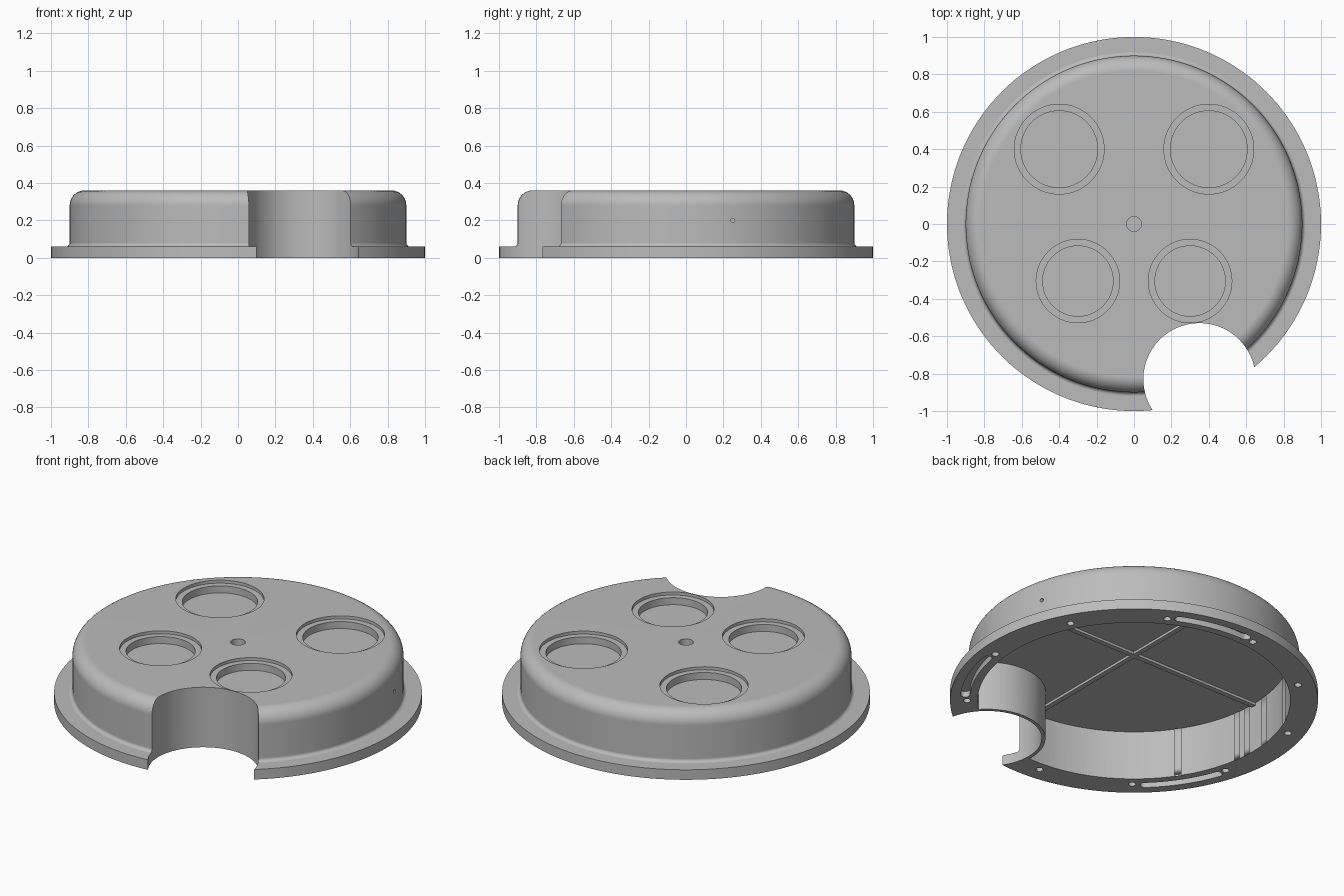
import bpy, bmesh, math
from mathutils import Matrix, Vector

cube = bpy.data.objects.get("Cube")
if cube:
    bpy.data.objects.remove(cube)

grey = bpy.data.materials.new("plain grey")
grey.use_nodes = True
COLOUR = (0.5, 0.5, 0.5, 1)
grey.diffuse_color = COLOUR
grey.node_tree.nodes["Principled BSDF"].inputs["Base Color"].default_value = COLOUR


def make_object(name, bm):
    bmesh.ops.recalc_face_normals(bm, faces=bm.faces)
    mesh = bpy.data.meshes.new(name)
    bm.to_mesh(mesh)
    bm.free()
    mesh.materials.append(grey)
    obj = bpy.data.objects.new(name, mesh)
    bpy.context.collection.objects.link(obj)
    return obj


def arc(cx, cy, r, start, end, steps):
    angles = [math.radians(start + (end - start) * i / steps) for i in range(steps + 1)]
    return [(cx + r * math.cos(a), cy + r * math.sin(a)) for a in angles]


def prism(name, outline, z0, z1):
    bm = bmesh.new()
    face = bm.faces.new([bm.verts.new((x, y, z0)) for x, y in outline])
    top = bmesh.ops.extrude_face_region(bm, geom=[face])["geom"]
    verts = [v for v in top if isinstance(v, bmesh.types.BMVert)]
    bmesh.ops.translate(bm, verts=verts, vec=(0, 0, z1 - z0))
    return make_object(name, bm)


def disc(name, x, y, r, z0, z1, sides=64):
    return prism(name, arc(x, y, r, 0, 360, sides)[:-1], z0, z1)


def lathe(name, profile, steps):
    bm = bmesh.new()
    verts = [bm.verts.new((r, 0, z)) for r, z in profile]
    edges = [bm.edges.new(pair) for pair in zip(verts, verts[1:])]
    bmesh.ops.spin(bm, geom=verts + edges, cent=(0, 0, 0), axis=(0, 0, 1),
                   angle=math.tau, steps=steps, use_merge=True)
    bmesh.ops.remove_doubles(bm, verts=bm.verts, dist=1e-5)
    return make_object(name, bm)


def subtract(target, cutter):
    cutter.hide_render = True
    mod = target.modifiers.new("cut", "BOOLEAN")
    mod.operation = "DIFFERENCE"
    mod.solver = "EXACT"
    mod.object = cutter
    bpy.context.view_layer.objects.active = target
    bpy.ops.object.modifier_apply(modifier=mod.name)
    bpy.data.objects.remove(cutter)


TOP, CEILING, FLANGE = 0.36, 0.295, 0.06
NOTCH = (0.35, -0.83)

# Rounded drum with a flat flange
profile = [(0, 0), (1, 0), (1, FLANGE)]
profile += arc(0.92, FLANGE + 0.02, 0.02, 270, 180, 5)
profile += arc(0.82, TOP - 0.08, 0.08, 0, 90, 10)
profile += [(0, TOP)]
housing = lathe("housing", profile, 144)

# Hollow underside, leaving cross ribs and a wall around the notch
cavity = disc("cavity", 0, 0, 0.85, -0.1, CEILING, 144)
subtract(cavity, disc("notch_wall", *NOTCH, 0.32, -0.2, 0.5, 96))
for half_x, half_y in ((1, 0.015), (0.015, 1)):
    outline = [(-half_x, -half_y), (half_x, -half_y), (half_x, half_y), (-half_x, half_y)]
    subtract(cavity, prism("rib", outline, CEILING - 0.015, 0.5))
subtract(housing, cavity)

# Round notch through the rim
subtract(housing, disc("notch", *NOTCH, 0.3, -0.2, 0.5, 96))

# Stepped round pockets and the centre hole
for side in (-1, 1):
    for x, y, r in ((0.4, 0.4, 0.24), (0.3, -0.305, 0.223)):
        subtract(housing, disc("pocket_step", side * x, y, r, TOP - 0.018, 0.5))
        subtract(housing, disc("pocket", side * x, y, r - 0.035, TOP - 0.06, 0.5))
subtract(housing, disc("centre_hole", 0, 0, 0.04, TOP - 0.05, 0.5, 32))

# Screw holes under the flange
for i in range(10):
    a = math.radians(-40 + i * 33.83)
    subtract(housing, disc("screw_hole", 0.908 * math.cos(a), 0.908 * math.sin(a),
                           0.02, -0.1, 0.04, 20))

# Curved slots under the flange, with rounded ends
for middle in (-23, 78.5, 213.4):
    a, b = middle - 13, middle + 13
    ends = [arc(0, 0, 0.92, t, t, 1)[0] for t in (a, b)]
    outline = arc(0, 0, 0.945, a, b, 16)
    outline += arc(*ends[1], 0.025, b, b + 180, 8)[1:-1]
    outline += arc(0, 0, 0.895, b, a, 16)
    outline += arc(*ends[0], 0.025, a + 180, a + 360, 8)[1:-1]
    subtract(housing, prism("slot", outline, -0.1, 0.035))

# Small hole through the side wall
side_hole = disc("side_hole", 0, 0, 0.011, -0.1, 0.1, 16)
side_hole.data.transform(Matrix.Translation(Vector((0.87, 0.25, 0.2)))
                         @ Matrix.Rotation(math.pi / 2, 4, "Y"))
subtract(housing, side_hole)

# Smooth walls with crisp edges
bpy.ops.object.select_all(action="DESELECT")
housing.select_set(True)
bpy.context.view_layer.objects.active = housing
bpy.ops.object.shade_smooth_by_angle(angle=math.radians(30))
weighted = housing.modifiers.new("weighted_normals", "WEIGHTED_NORMAL")
weighted.keep_sharp = True
